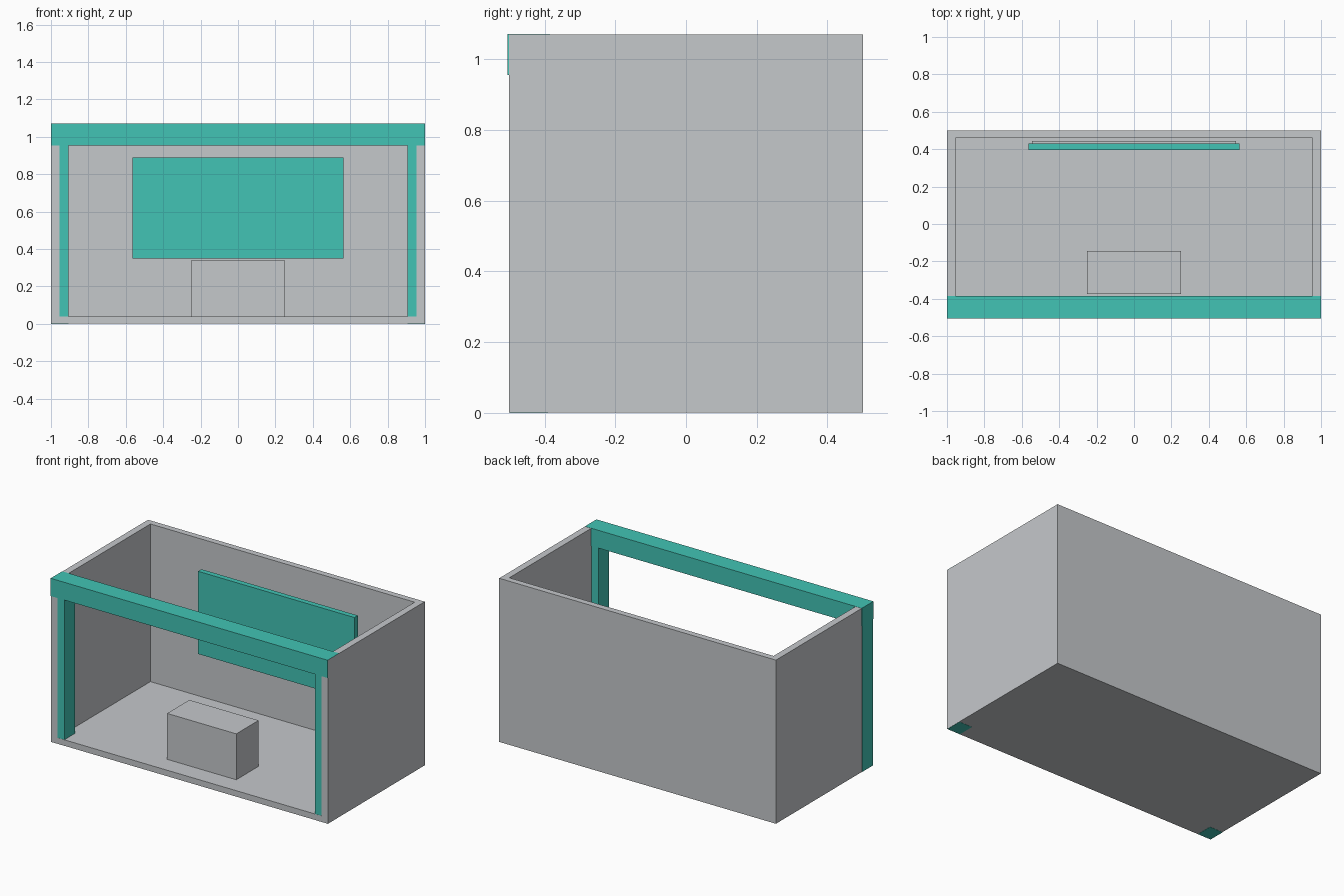
import bpy

default = bpy.data.objects.get("Cube")
if default:
    bpy.data.objects.remove(default, do_unlink=True)


def make_material(name, rgb):
    mat = bpy.data.materials.new(name)
    mat.use_nodes = True
    colour = (*rgb, 1)
    mat.diffuse_color = colour
    mat.node_tree.nodes["Principled BSDF"].inputs["Base Color"].default_value = colour
    return mat


grey = make_material("light grey", (0.56, 0.58, 0.6))
teal = make_material("teal", (0.054, 0.55, 0.46))


def box(name, mat, x, y, z):
    """Add a box from its (low, high) range on each axis."""
    spans = (x, y, z)
    bpy.ops.mesh.primitive_cube_add(size=1, location=[(a + b) / 2 for a, b in spans])
    obj = bpy.context.object
    obj.name = name
    obj.scale = [b - a for a, b in spans]
    bpy.ops.object.transform_apply(location=False, rotation=False, scale=True)
    obj.data.materials.append(mat)
    return obj


WIDTH, DEPTH, TOP = 1.0, 0.5, 1.07
INNER, BACK, FLOOR = 0.955, 0.46, 0.04
GAP = 0.001  # keeps touching faces of different colours apart

# Open-fronted shell
box("floor", grey, (-WIDTH, WIDTH), (-DEPTH, DEPTH), (GAP, FLOOR))
box("back_wall", grey, (-INNER, INNER), (BACK, DEPTH), (FLOOR, TOP))
box("left_wall", grey, (INNER, WIDTH), (-DEPTH, DEPTH), (FLOOR, TOP))
box("right_wall", grey, (-WIDTH, -INNER), (-DEPTH, DEPTH), (FLOOR, TOP))

# Front frame: two posts and a header beam
post_y = (-DEPTH + GAP, -0.39)
post_z = (0, 0.96)
box("left_post", teal, (0.905, WIDTH - GAP), post_y, post_z)
box("right_post", teal, (-WIDTH - GAP, -0.905), post_y, post_z)
box("header_beam", teal, (-WIDTH - GAP, WIDTH), (-DEPTH - 0.004, -0.385),
    (0.955, TOP + GAP))

# Wall panel with its backing plate
box("display_panel", teal, (-0.565, 0.565), (0.395, 0.43), (0.35, 0.89))
box("panel_backing", grey, (-0.545, 0.545), (0.43, 0.445), (0.37, 0.87))

# Counter near the front
box("counter", grey, (-0.25, 0.25), (-0.375, -0.145), (FLOOR, 0.34))
